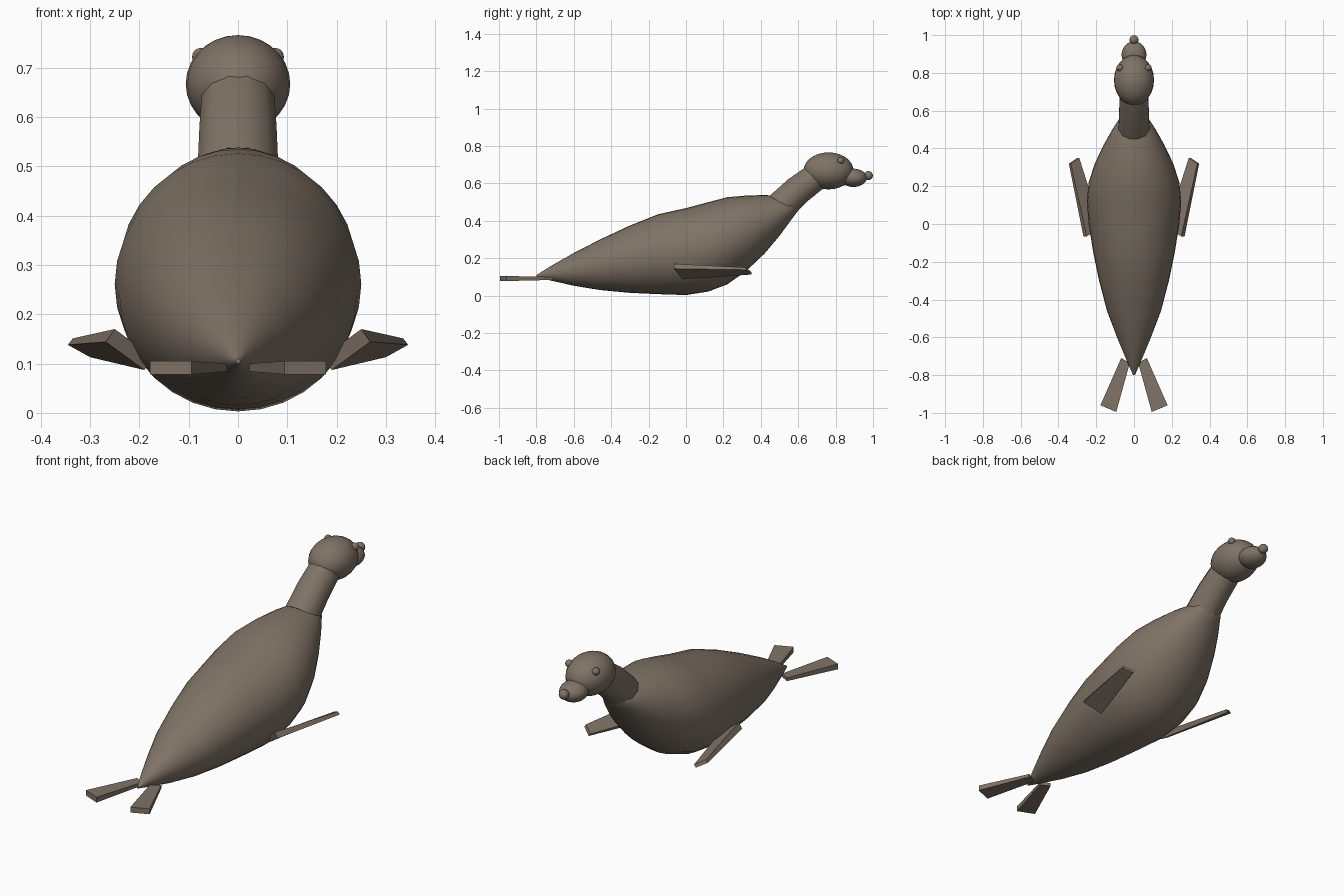
import bpy, bmesh, math
from mathutils import Vector

cube = bpy.data.objects.get("Cube")
if cube:
    bpy.data.objects.remove(cube, do_unlink=True)

fur = bpy.data.materials.new("grey_brown_fur")
fur.use_nodes = True
colour = (0.214, 0.171, 0.133, 1)
fur.diffuse_color = colour
fur.node_tree.nodes["Principled BSDF"].inputs["Base Color"].default_value = colour


def finish(name, bm, smooth=True):
    bmesh.ops.recalc_face_normals(bm, faces=bm.faces)
    mesh = bpy.data.meshes.new(name)
    bm.to_mesh(mesh)
    bm.free()
    mesh.materials.append(fur)
    obj = bpy.data.objects.new(name, mesh)
    bpy.context.collection.objects.link(obj)
    if smooth:
        bpy.ops.object.select_all(action="DESELECT")
        obj.select_set(True)
        bpy.context.view_layer.objects.active = obj
        bpy.ops.object.shade_smooth_by_angle(angle=math.radians(40))
    return obj


def loft(name, rings):
    """Skin a list of equal-length point rings and cap both ends."""
    bm = bmesh.new()
    loops = [[bm.verts.new(p) for p in ring] for ring in rings]
    n = len(loops[0])
    for a, b in zip(loops, loops[1:]):
        for i in range(n):
            j = (i + 1) % n
            bm.faces.new((a[i], a[j], b[j], b[i]))
    bm.faces.new(loops[0])
    bm.faces.new(loops[-1])
    return finish(name, bm)


def ellipsoid(name, centre, radii):
    bm = bmesh.new()
    bmesh.ops.create_uvsphere(bm, u_segments=24, v_segments=14, radius=1)
    bmesh.ops.scale(bm, vec=radii, verts=bm.verts)
    bmesh.ops.translate(bm, vec=centre, verts=bm.verts)
    return finish(name, bm)


def flipper(name, side, near, far, near_up, far_up):
    """Tapered slab between two edges, each thickened by its own offset."""
    bm = bmesh.new()
    quads = []
    for edge, up in ((near, near_up), (far, far_up)):
        a, b = (Vector(p) for p in edge)
        up = Vector(up)
        pts = (a, b, b + up, a + up)
        quads.append([bm.verts.new((side * p.x, p.y, p.z)) for p in pts])
    p, q = quads
    bm.faces.new(p)
    bm.faces.new(q)
    for i in range(4):
        j = (i + 1) % 4
        bm.faces.new((p[i], p[j], q[j], q[i]))
    return finish(name, bm, smooth=False)


# Body: y, underside, back, half width
stations = [
    (-0.80, 0.10, 0.11, 0.005), (-0.72, 0.08, 0.16, 0.04),
    (-0.60, 0.053, 0.228, 0.09), (-0.46, 0.03, 0.30, 0.143),
    (-0.30, 0.015, 0.375, 0.185), (-0.15, 0.008, 0.435, 0.216),
    (0, 0.003, 0.468, 0.24), (0.12, 0.022, 0.50, 0.25),
    (0.22, 0.06, 0.526, 0.24), (0.32, 0.13, 0.535, 0.208),
    (0.42, 0.225, 0.538, 0.16), (0.50, 0.32, 0.532, 0.115),
    (0.57, 0.415, 0.52, 0.07), (0.615, 0.475, 0.495, 0.015),
]
angles = [math.tau * i / 32 for i in range(32)]
loft("body", [[(w * math.cos(t), y, (lo + hi) / 2 + (hi - lo) / 2 * math.sin(t))
               for t in angles] for y, lo, hi, w in stations])

# Neck: gently bent tube rising from the shoulders into the head
neck_path = [(0.505, 0.475, 0.085), (0.60, 0.565, 0.081), (0.72, 0.655, 0.075)]
axis = Vector((0, 0.75, 0.66)).normalized()
across = axis.cross(Vector((1, 0, 0)))
neck_angles = [math.tau * (i + 0.5) / 12 for i in range(12)]
loft("neck", [[Vector((0, y, z)) + r * (Vector((math.cos(t), 0, 0)) + across * math.sin(t))
               for t in neck_angles] for y, z, r in neck_path])

# Head, snout and nose
ellipsoid("head", (0, 0.762, 0.667), (0.106, 0.134, 0.099))
ellipsoid("snout", (0, 0.895, 0.63), (0.066, 0.072, 0.049))
ellipsoid("nose", (0, 0.975, 0.642), (0.024, 0.024, 0.024))

# Paired parts
for side, label in ((1, "left"), (-1, "right")):
    ellipsoid(label + "_eye", (side * 0.075, 0.827, 0.722), (0.018, 0.018, 0.018))
    flipper(label + "_front_flipper", side,
            [(0.268, -0.065, 0.144), (0.19, -0.02, 0.087)],
            [(0.345, 0.32, 0.138), (0.30, 0.35, 0.113)],
            (-0.018, 0, 0.026), (-0.01, 0, 0.013))
    flipper(label + "_hind_flipper", side,
            [(0.068, -0.71, 0.084), (0.022, -0.735, 0.084)],
            [(0.178, -0.96, 0.078), (0.094, -0.995, 0.078)],
            (0, 0, 0.016), (0, 0, 0.027))
